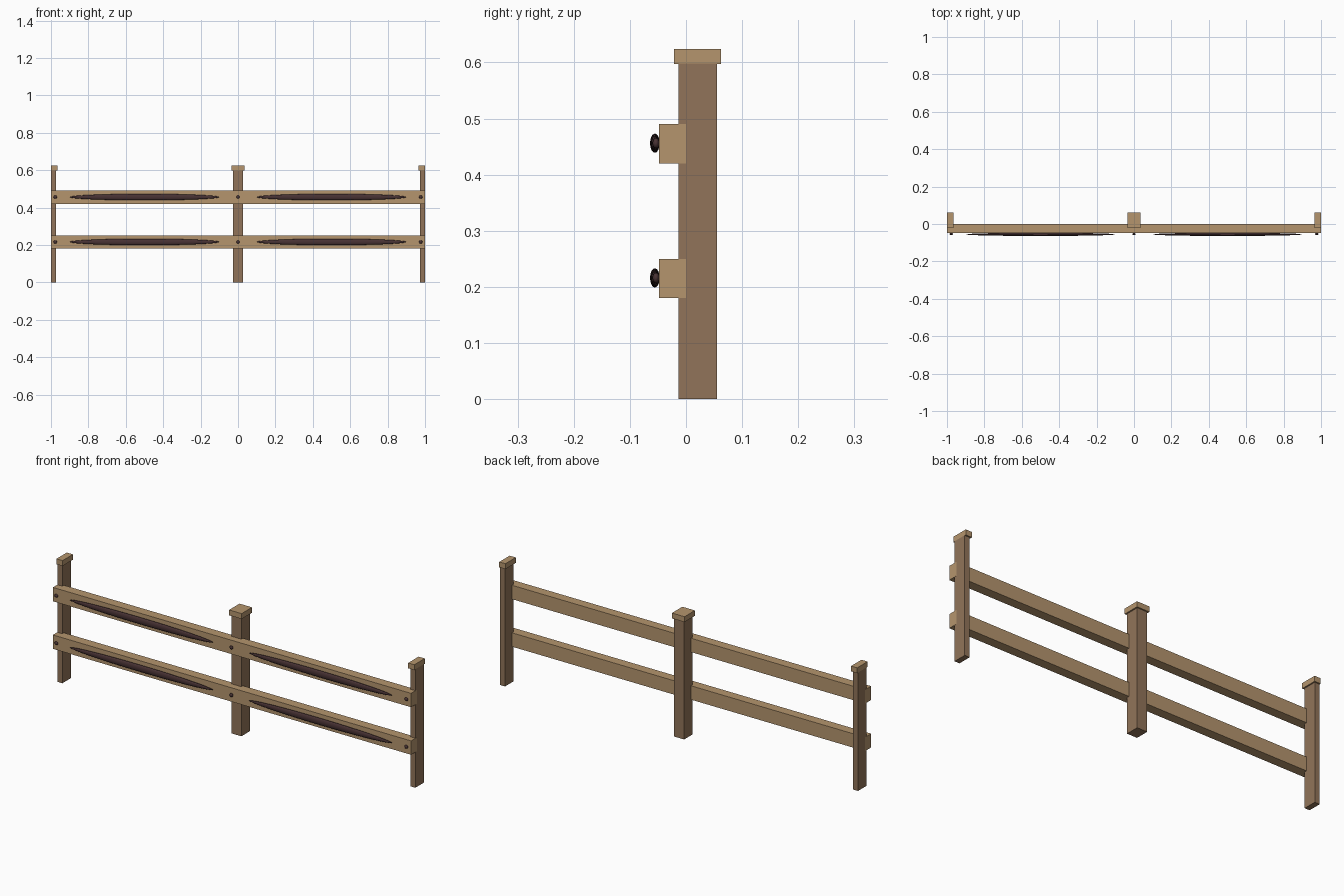
import bpy

cube = bpy.data.objects.get("Cube")
if cube:
    bpy.data.objects.remove(cube, do_unlink=True)


def material(name, rgb):
    mat = bpy.data.materials.new(name)
    mat.use_nodes = True
    mat.diffuse_color = (*rgb, 1)
    mat.node_tree.nodes["Principled BSDF"].inputs["Base Color"].default_value = (*rgb, 1)
    return mat


LIGHT = material("light wood", (0.46, 0.30, 0.155))
BROWN = material("brown wood", (0.285, 0.175, 0.10))
DARK = material("dark inlay", (0.065, 0.032, 0.034))


def box(name, low, high, mat):
    centre = [(a + b) / 2 for a, b in zip(low, high)]
    bpy.ops.mesh.primitive_cube_add(size=1, location=centre)
    obj = bpy.context.object
    obj.name = name
    obj.scale = [b - a for a, b in zip(low, high)]
    bpy.ops.object.transform_apply(location=False, rotation=False, scale=True)
    obj.data.materials.append(mat)


def ellipsoid(name, centre, radii, mat):
    bpy.ops.mesh.primitive_uv_sphere_add(segments=32, ring_count=16, radius=1, location=centre)
    obj = bpy.context.object
    obj.name = name
    obj.scale = radii
    bpy.ops.object.transform_apply(location=False, rotation=False, scale=True)
    bpy.ops.object.shade_smooth()
    obj.data.materials.append(mat)


# Posts with caps; the end posts are half width, cut flush with the rail ends
END = 0.9995
for side, x in (("right", -1), ("middle", 0), ("left", 1)):
    for part, half, y0, y1, z0, z1, mat in (
            ("post", 0.028, -0.013, 0.055, 0, 0.598, BROWN),
            ("post_cap", 0.035, -0.021, 0.062, 0.597, 0.624, LIGHT)):
        box(f"{side}_{part}", (max(x - half, -END), y0, z0),
            (min(x + half, END), y1, z1), mat)

# Rails, each with two long inlays and three nail heads
for level, z in (("lower", 0.215), ("upper", 0.455)):
    box(f"{level}_rail", (-1, -0.048, z - 0.035), (1, 0, z + 0.035), LIGHT)
    for side, s in (("right", -1), ("left", 1)):
        ellipsoid(f"{level}_{side}_inlay", (s * 0.5, -0.0555, z + 0.001),
                  (0.4, 0.0085, 0.017), DARK)
    for side, s in (("right", -1), ("middle", 0), ("left", 1)):
        ellipsoid(f"{level}_{side}_nail", (s * 0.977, -0.0535, z + 0.001),
                  (0.009, 0.006, 0.009), DARK)
